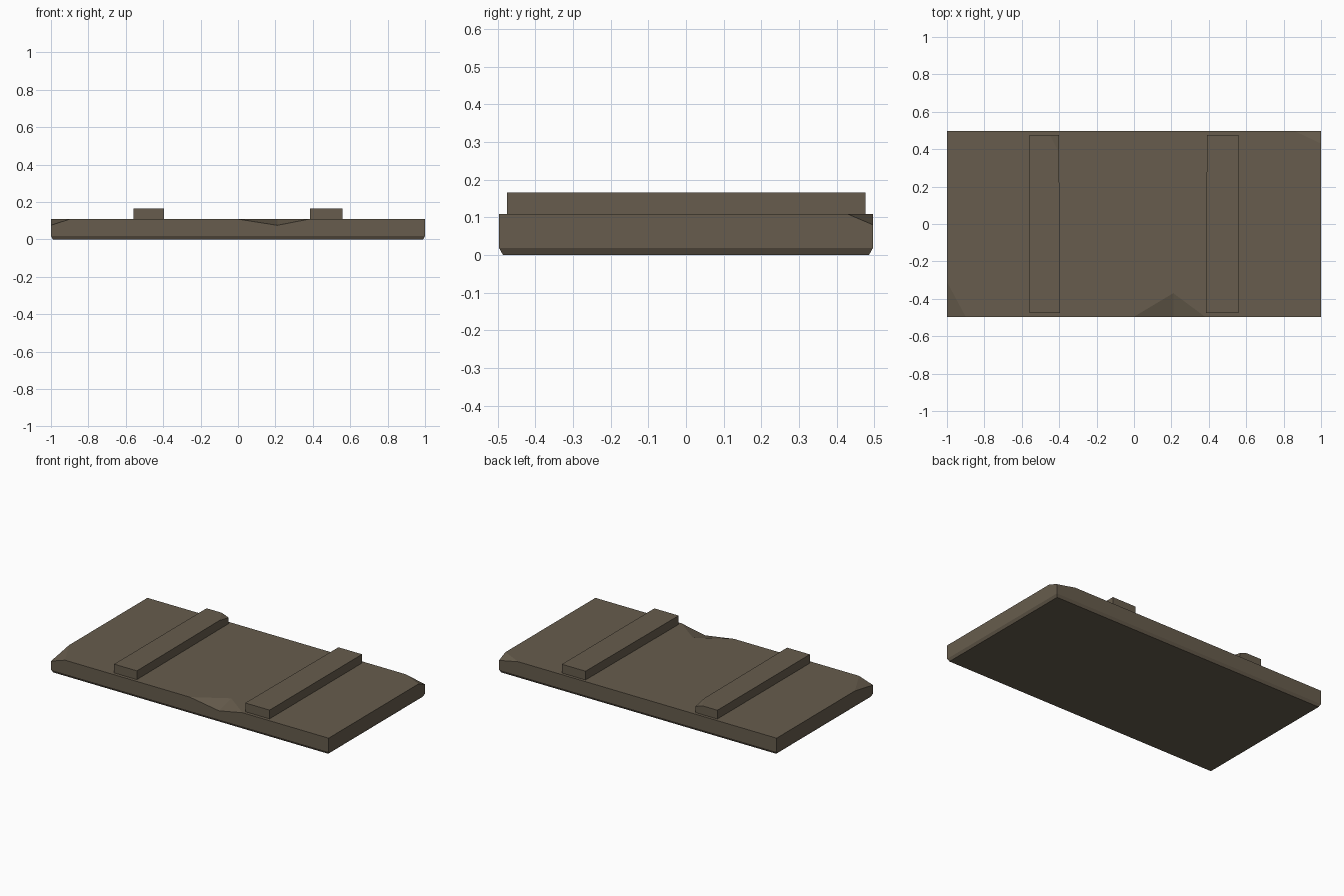
import bpy, bmesh
from mathutils import Vector

if "Cube" in bpy.data.objects:
    bpy.data.objects.remove(bpy.data.objects["Cube"])

wood = bpy.data.materials.new("weathered brown wood")
wood.diffuse_color = (0.135, 0.108, 0.074, 1)
wood.use_nodes = True
wood.node_tree.nodes["Principled BSDF"].inputs["Base Color"].default_value = wood.diffuse_color


def finish(name, bm):
    bmesh.ops.recalc_face_normals(bm, faces=bm.faces[:])
    mesh = bpy.data.meshes.new(name)
    bm.to_mesh(mesh)
    bm.free()
    mesh.materials.append(wood)
    obj = bpy.data.objects.new(name, mesh)
    bpy.context.collection.objects.link(obj)
    return obj


def ring(bm, x, y, z):
    return [bm.verts.new((sx * x, sy * y, z))
            for sx, sy in ((-1, -1), (1, -1), (1, 1), (-1, 1))]


# Board: chamfered underside, two chipped corners and a chipped front edge
Y, T = 0.496, 0.108
bm = bmesh.new()
foot = ring(bm, 0.99, Y - 0.01, 0)
low = ring(bm, 1, Y, 0.018)
top = [bm.verts.new((x, y, T)) for x, y in (
    (-0.9, -Y), (0, -Y), (0.21, -0.37), (0.38, -Y), (1, -Y),
    (1, 0.43), (0.86, Y), (-1, Y), (-1, -0.31))]
left_chip = bm.verts.new((-1, -Y, 0.075))
mid_chip = bm.verts.new((0.21, -Y, 0.075))
right_chip = bm.verts.new((1, Y, 0.08))
faces = [foot, top,
         [low[0], low[1], top[4], top[3], mid_chip, top[1], top[0], left_chip],
         [low[1], low[2], right_chip, top[5], top[4]],
         [low[2], low[3], top[7], top[6], right_chip],
         [low[3], low[0], left_chip, top[8], top[7]],
         [top[8], top[0], left_chip],
         [top[1], top[2], mid_chip],
         [top[2], top[3], mid_chip],
         [top[5], top[6], right_chip]]
faces += [[foot[i], foot[(i + 1) % 4], low[(i + 1) % 4], low[i]] for i in range(4)]
for f in faces:
    bm.faces.new(f)
finish("board", bm)


# Cross battens, slightly uneven; optional chip given by three points
def batten(name, outline, chip=None):
    bm = bmesh.new()
    a = [bm.verts.new((x, y, T - 0.004)) for x, y in outline]
    b = [bm.verts.new((x, y, 0.165)) for x, y in outline]
    bm.faces.new(a)
    bm.faces.new(b)
    for i in range(4):
        j = (i + 1) % 4
        bm.faces.new((a[i], a[j], b[j], b[i]))
    if chip:
        p, q, r = map(Vector, chip)
        n = (q - p).cross(r - p)
        if n.z < 0:
            n = -n
        bmesh.ops.bisect_plane(bm, geom=bm.verts[:] + bm.edges[:] + bm.faces[:],
                               plane_co=p, plane_no=n, clear_outer=True)
        bmesh.ops.holes_fill(bm, edges=[e for e in bm.edges if e.is_boundary])
    finish(name, bm)


batten("left_batten",
       [(-0.56, -0.475), (-0.396, -0.475), (-0.401, 0.477), (-0.56, 0.477)],
       [(-0.45, 0.477, 0.165), (-0.4, 0.38, 0.165), (-0.401, 0.477, 0.146)])
batten("right_batten",
       [(0.385, -0.475), (0.56, -0.475), (0.56, 0.477), (0.39, 0.477)])
